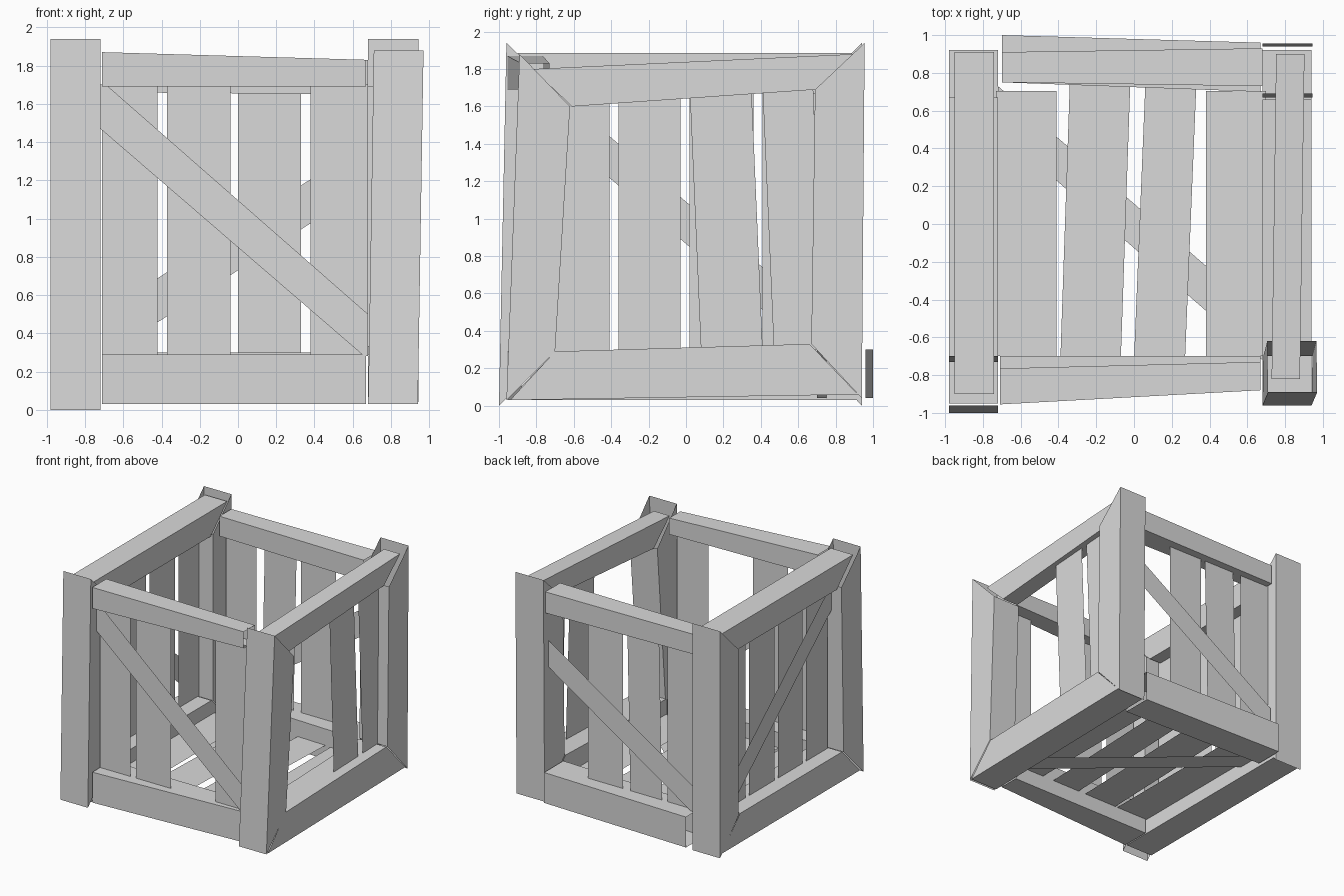
import bpy
import bmesh

cube = bpy.data.objects.get("Cube")
if cube:
    bpy.data.objects.remove(cube, do_unlink=True)

# Single plain colour
grey = bpy.data.materials.new("plain_grey")
grey.use_nodes = True
COLOUR = (0.7, 0.7, 0.7, 1)
grey.diffuse_color = COLOUR
grey.node_tree.nodes["Principled BSDF"].inputs["Base Color"].default_value = COLOUR


def add_object(name, bm):
    mesh = bpy.data.meshes.new(name)
    bm.to_mesh(mesh)
    bm.free()
    mesh.materials.append(grey)
    obj = bpy.data.objects.new(name, mesh)
    bpy.context.collection.objects.link(obj)


def ring(bm, axis, profile, depth):
    """Place a flat profile at a depth along an axis."""
    verts = []
    for point in profile:
        co = list(point)
        co.insert("xyz".index(axis), depth)
        verts.append(bm.verts.new(co))
    return verts


def beam(name, lo, hi, profile, end_profile=None, lean=None, mitred=True):
    """Four-sided open-ended beam spanning lo to hi in x.

    A mitred beam has a profile of outer, inner, inner, outer corners and is
    open on its two slanted ends; otherwise it is open at lo and hi.
    lean = (source axis, slope) slides it in x.
    """
    bm = bmesh.new()
    a = ring(bm, "x", profile, lo)
    b = ring(bm, "x", end_profile or profile, hi)
    for i in (1, 3) if mitred else range(4):
        j = (i + 1) % 4
        bm.faces.new((a[i], a[j], b[j], b[i]))
    if mitred:
        bm.faces.new(a)
        bm.faces.new(b)
    if lean:
        source, slope = lean
        for v in bm.verts:
            v.co.x += slope * getattr(v.co, source)
    # point the faces away from the beam's middle
    middle = sum((v.co for v in bm.verts), a[0].co * 0) / 8
    bm.normal_update()
    for f in bm.faces:
        if f.normal.dot(f.calc_center_median() - middle) < 0:
            f.normal_flip()
    add_object(name, bm)


def rect(y0, y1, z0, z1):
    return [(y0, z0), (y1, z0), (y1, z1), (y0, z1)]


def board(name, axis, depth, outline):
    """Thin sheet board."""
    bm = bmesh.new()
    bm.faces.new(ring(bm, axis, outline, depth))
    add_object(name, bm)


def slats(name, axis, depth, start, end, edges):
    """Boards between start and end; each edge entry is (left, right, tilt)."""
    for n, (left, right, tilt) in enumerate(edges, 1):
        board(f"{name}_{n}", axis, depth,
              [(left, start), (right, start), (right + tilt, end), (left + tilt, end)])


# Corner posts with open mitred ends
beam("front_right_post", -.98, -.72,
     [(-1, 0), (-.73, .27), (-.70, 1.69), (-.96, 1.94)])
beam("back_right_post", -.98, -.72,
     [(.94, 0), (.69, .27), (.69, 1.69), (.94, 1.94)])
beam("front_left_post", .68, .94,
     [(-.96, .03), (-.70, .29), (-.62, 1.60), (-.89, 1.88)], lean=("z", .016))
beam("back_left_post", .68, .945,
     [(.94, .04), (.67, .33), (.69, 1.69), (.955, 1.94)])

# Side rails, mitred against the posts
beam("right_bottom_rail", -.98, -.72,
     [(-.95, .03), (-.71, .28), (.67, .28), (.92, .03)])
beam("right_top_rail", -.95, -.74,
     [(-.90, 1.885), (-.68, 1.67), (.69, 1.67), (.91, 1.885)])
beam("left_bottom_rail", .68, .94,
     [(-.94, .03), (-.70, .29), (.66, .33), (.92, .06)])
beam("left_top_rail", .74, .89,
     [(-.82, 1.80), (-.61, 1.60), (.69, 1.69), (.90, 1.88)], lean=("y", .014))

# Front and back rails, butted between the posts
beam("front_top_rail", -.71, .67, rect(-.955, -.765, 1.69, 1.87),
     rect(-.88, -.73, 1.69, 1.83), mitred=False)
beam("front_bottom_rail", -.71, .67, rect(-.955, -.70, .03, .29),
     rect(-.88, -.70, .03, .29), mitred=False)
beam("back_top_rail", -.70, .68, rect(.75, .91, 1.66, 1.83),
     rect(.73, .93, 1.65, 1.83), mitred=False)
beam("back_bottom_rail", -.70, .67, rect(.75, 1, .04, .30),
     rect(.70, .96, .04, .30), mitred=False)

# Boards of each wall and of the floor
slats("front_slat", "y", -.85, .28, 1.70,
      [(-.71, -.42, 0), (-.37, -.04, 0), (.38, .68, 0)])
slats("back_slat", "y", .85, .28, 1.70,
      [(-.71, -.42, 0), (-.37, -.07, .03), (0, .33, 0)])
slats("right_slat", "x", -.85, .26, 1.70,
      [(-.70, -.41, 0), (-.36, -.03, 0), (.02, .36, 0), (.41, .69, 0)])
slats("left_slat", "x", .85, .30, 1.69,
      [(.08, .41, -.06), (.47, .74, -.06)])
slats("floor_slat", "z", .16, -.72, .74,
      [(-.39, -.07, .05), (0, .27, .06)])
slats("floor_edge_slat", "z", .16, -.70, .705,
      [(-.73, -.41, 0), (.38, .70, 0)])

# Diagonal braces outside the boards
board("front_brace", "y", -.885,
      [(-.72, 1.47), (-.72, 1.70), (-.69, 1.70), (.68, .50), (.68, .28), (.66, .28)])
board("back_brace", "y", .885,
      [(-.71, .27), (.68, 1.17), (.68, 1.40), (-.71, .50)])
board("right_brace", "x", -.885,
      [(-.70, 1.47), (-.70, 1.69), (.69, .50), (.69, .27)])
board("floor_brace", "z", .125,
      [(-.72, .50), (-.72, .73), (.68, -.48), (.68, -.72)])
